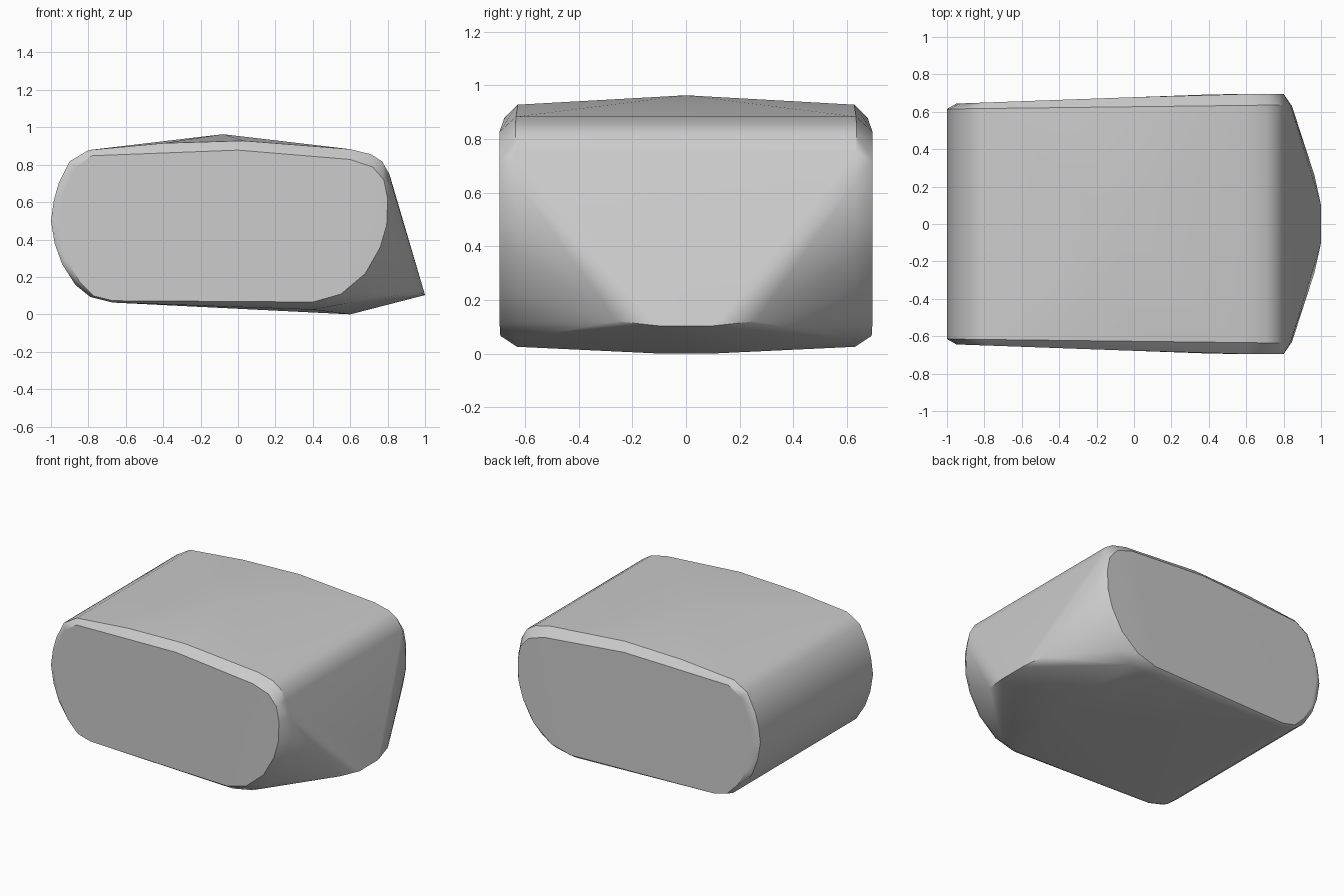
import bpy
import bmesh

cube = bpy.data.objects.get("Cube")
if cube:
    bpy.data.objects.remove(cube, do_unlink=True)

# Colour
grey = bpy.data.materials.new("plain grey")
grey.use_nodes = True
colour = (0.6, 0.6, 0.6, 1)
grey.diffuse_color = colour
grey.node_tree.nodes["Principled BSDF"].inputs["Base Color"].default_value = colour

# Outer body outline (x, z), set in from the flat sides
body_outline = [
    (-1, .5), (-.985, .61), (-.96, .7), (-.9, .82), (-.8, .88), (-.4, .917),
    (.03, .93), (.6, .885), (.71, .858), (.77, .82), (.81, .75),
    (-.98, .38), (-.94, .27), (-.87, .16), (-.79, .095), (-.67, .065),
]
# Rounded front edge and lower corner of the body
front_arc = [(.838, .64), (.845, .5), (.82, .37), (.755, .23), (.66, .12), (.55, .055), (.4, .027)]
# Flat side outline (x, z)
side_outline = [
    (-.95, .5), (-.93, .66), (-.87, .79), (-.78, .85), (0, .88), (.6, .83),
    (.72, .79), (.78, .72), (.8, .62), (.795, .48), (.76, .36), (.68, .22),
    (.55, .11), (.4, .068), (-.67, .075), (-.77, .1), (-.85, .18), (-.91, .29),
]
# Centre ridge, nose and keel, one half (x, y, z)
middle = [(-.08, 0, .965), (1, .1, .105), (.965, .26, .122), (.6, .1, .002)]

half = [(x, .615 + .012 * (x + 1), z) for x, z in body_outline]
half += [(x, .63, z) for x, z in front_arc]
half += [(x, min(.695, .678 + .036 * x), z) for x, z in side_outline]
half += middle

# Wrap both mirrored halves in one convex skin
bm = bmesh.new()
for side in (1, -1):
    for x, y, z in half:
        bm.verts.new((x, y * side, z))
bmesh.ops.remove_doubles(bm, verts=bm.verts, dist=0.001)
bmesh.ops.convex_hull(bm, input=bm.verts)
bmesh.ops.delete(bm, geom=[v for v in bm.verts if not v.link_faces], context='VERTS')
bmesh.ops.dissolve_limit(bm, angle_limit=0.01, verts=bm.verts, edges=bm.edges)
bmesh.ops.recalc_face_normals(bm, faces=bm.faces)
low = min(v.co.z for v in bm.verts)
for v in bm.verts:
    v.co.z -= low

mesh = bpy.data.meshes.new("rounded_block")
bm.to_mesh(mesh)
bm.free()
mesh.materials.append(grey)
block = bpy.data.objects.new("rounded_block", mesh)
bpy.context.collection.objects.link(block)

# Soft edges, with normals following the large faces
bpy.ops.object.select_all(action='DESELECT')
block.select_set(True)
bpy.context.view_layer.objects.active = block
bpy.ops.object.shade_smooth_by_angle(angle=0.6)
normals = block.modifiers.new("face_weighted_normals", 'WEIGHTED_NORMAL')
normals.keep_sharp = True
